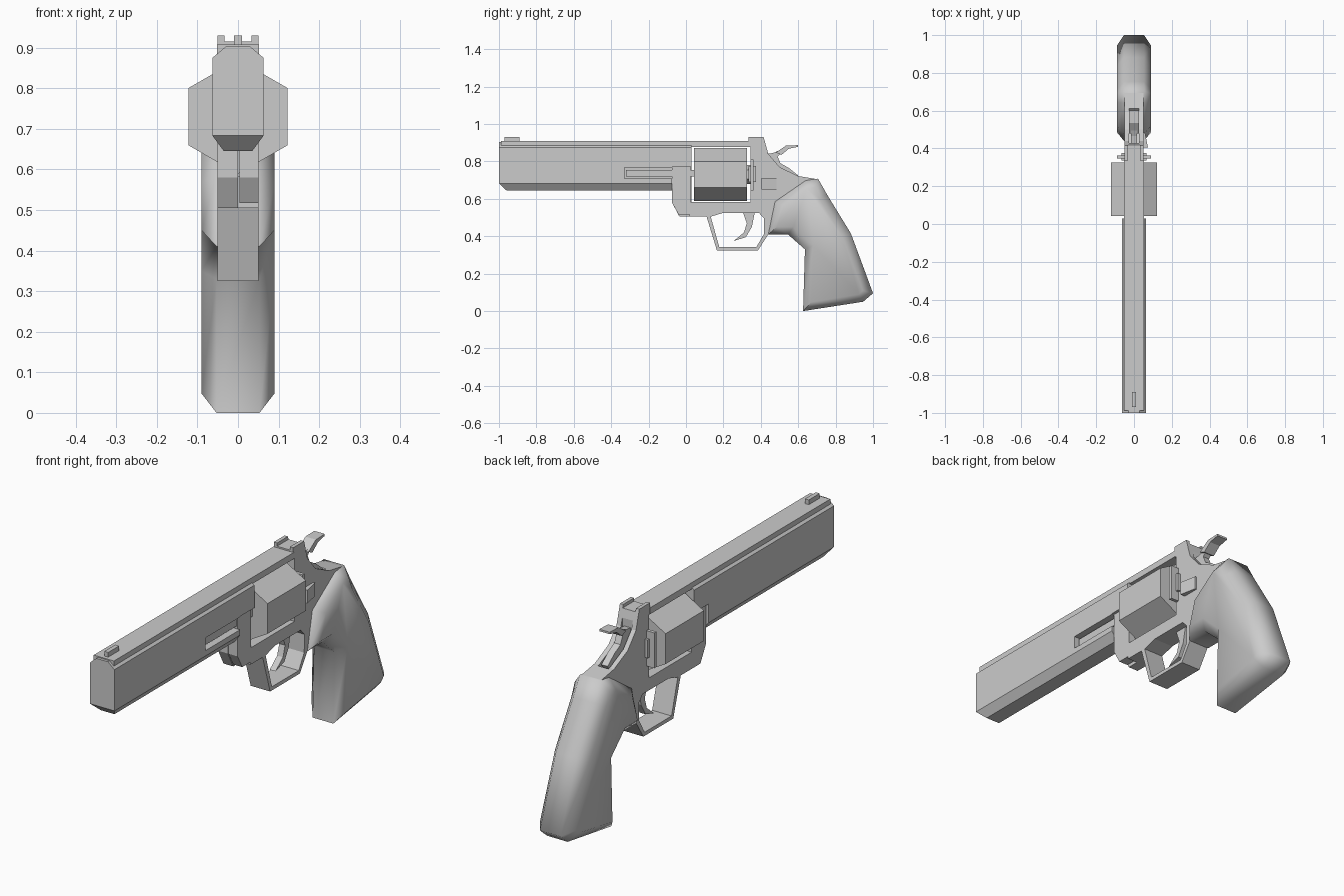
import bpy, bmesh, math

steel = bpy.data.materials.new("grey_steel")
steel.diffuse_color = (0.6, 0.6, 0.6, 1)


def loft(name, rings):
    """Join closed rings of 3D points and cap both ends."""
    bm = bmesh.new()
    vs = [[bm.verts.new(p) for p in r] for r in rings]
    n = len(rings[0])
    for a, b in zip(vs, vs[1:]):
        for i in range(n):
            j = (i + 1) % n
            bm.faces.new((a[i], a[j], b[j], b[i]))
    bm.faces.new(vs[0])
    bm.faces.new(vs[-1])
    bmesh.ops.recalc_face_normals(bm, faces=bm.faces)
    me = bpy.data.meshes.new(name)
    bm.to_mesh(me)
    bm.free()
    me.materials.append(steel)
    ob = bpy.data.objects.new(name, me)
    bpy.context.collection.objects.link(ob)
    return ob


def side(name, pts, x0, x1):
    """Extrude a (y, z) profile across x."""
    return loft(name, [[(x, y, z) for y, z in pts] for x in (x0, x1)])


def along(name, pts, y0, y1):
    """Extrude an (x, z) section along y."""
    return loft(name, [[(x, y, z) for x, z in pts] for y in (y0, y1)])


def box(name, x0, x1, y0, y1, z0, z1):
    return side(name, [(y0, z0), (y1, z0), (y1, z1), (y0, z1)], x0, x1)


def boolean(ob, tool, op='DIFFERENCE'):
    """Apply a boolean and remove the tool."""
    m = ob.modifiers.new("cut", 'BOOLEAN')
    m.operation, m.solver, m.object = op, 'EXACT', tool
    bpy.context.view_layer.objects.active = ob
    bpy.ops.object.modifier_apply(modifier=m.name)
    bpy.data.objects.remove(tool)


# Barrel: side outline crossed with a chamfered section
barrel = side("barrel", [(-1, 0.683), (-0.96, 0.645), (-0.075, 0.645), (-0.075, 0.77),
                         (0.03, 0.77), (0.03, 0.92), (-1, 0.92)], -0.1, 0.1)
half = [(0.035, 0.645), (0.063, 0.683), (0.063, 0.875), (0.03, 0.903)]
section = half + [(-x, z) for x, z in reversed(half)]
boolean(barrel, along("section", section, -1.1, 0.1), 'INTERSECT')
# Ejector rod recess on the right side
boolean(barrel, box("recess", 0.012, 0.1, -0.33, -0.05, 0.708, 0.767))
box("ejector_rod", 0.012, 0.045, -0.32, 0.05, 0.72, 0.755)

# Rib and front sight
box("top_rib", -0.052, 0.052, -0.988, 0.34, 0.878, 0.908)
box("front_sight", -0.01, 0.01, -0.97, -0.89, 0.90, 0.93)

# Frame with trigger guard
frame = side("frame", [
    (0.02, 0.505), (0.11, 0.505), (0.165, 0.325), (0.385, 0.325), (0.44, 0.41),
    (0.50, 0.46), (0.55, 0.56), (0.67, 0.66), (0.70, 0.705), (0.60, 0.722), (0.50, 0.77),
    (0.44, 0.84), (0.415, 0.93), (0.335, 0.93), (0.335, 0.905), (0.02, 0.905)], -0.05, 0.05)
boolean(frame, box("window", -0.2, 0.2, 0.0, 0.345, 0.583, 0.878))
boolean(frame, side("guard_hole", [
    (0.132, 0.505), (0.178, 0.342), (0.376, 0.342), (0.416, 0.41), (0.418, 0.495),
    (0.39, 0.525), (0.2, 0.525)], -0.2, 0.2))
boolean(frame, box("sight_notch", -0.033, 0.033, 0.3, 0.45, 0.915, 0.95))
boolean(frame, side("hammer_slot", [(0.43, 0.74), (0.58, 0.69), (0.64, 0.75), (0.60, 0.9),
                                    (0.43, 0.9)], -0.027, 0.027))

# Front of frame (left half) and crane (right half)
side("frame_front", [(-0.075, 0.58), (-0.035, 0.505), (0.03, 0.505), (0.03, 0.77),
                     (-0.075, 0.77)], -0.05, 0.0)
side("crane", [(-0.075, 0.58), (-0.04, 0.517), (0.025, 0.517), (0.025, 0.77),
               (-0.075, 0.77)], 0.004, 0.05)


# Six-sided cylinder with rear ratchet
def hexagon(r):
    return [(r * math.sin(i * math.pi / 3), 0.73 + r * math.cos(i * math.pi / 3))
            for i in range(6)]


along("cylinder", hexagon(0.141), 0.043, 0.325)
along("ratchet", hexagon(0.05), 0.32, 0.35)

# Recoil shield plates on both sides, with small tabs
for s, label in ((-1, "left"), (1, "right")):
    lo, hi = sorted((s * 0.04, s * 0.09))
    box("recoil_plate_" + label, lo, hi, 0.346, 0.362, 0.645, 0.81)
    lo, hi = sorted((s * 0.04, s * 0.065))
    box("recoil_tab_" + label, lo, hi, 0.335, 0.375, 0.69, 0.775)

# Thumb latch, tapering to the rear
loft("thumb_latch", [[(x, y, z) for x, y in ((0.04, 0.405), (0.074, 0.405), (0.058, 0.485),
                                             (0.04, 0.485))] for z in (0.65, 0.712)])

# Hammer and its wider spur
side("hammer", [(0.43, 0.72), (0.43, 0.84), (0.465, 0.845), (0.50, 0.86), (0.525, 0.86),
                (0.49, 0.825), (0.505, 0.79), (0.55, 0.765), (0.60, 0.725), (0.58, 0.69)],
     -0.016, 0.016)
side("hammer_spur", [(0.48, 0.848), (0.535, 0.885), (0.60, 0.887), (0.60, 0.878),
                     (0.55, 0.868), (0.51, 0.835)], -0.027, 0.027)

# Trigger
side("trigger", [(0.30, 0.54), (0.325, 0.47), (0.31, 0.42), (0.255, 0.375), (0.32, 0.395),
                 (0.352, 0.45), (0.37, 0.54)], -0.015, 0.015)

# Grip: outline in the middle, inset outline on the cheeks
outer = [(0.706, 0.708), (0.754, 0.623), (0.882, 0.414), (1.0, 0.095), (0.947, 0.05),
         (0.626, 0.0), (0.636, 0.33), (0.545, 0.41), (0.44, 0.41), (0.476, 0.585), (0.64, 0.698)]
inner = [(0.69, 0.66), (0.715, 0.60), (0.835, 0.40), (0.945, 0.11), (0.925, 0.09),
         (0.67, 0.048), (0.68, 0.35), (0.575, 0.45), (0.485, 0.45), (0.52, 0.565), (0.645, 0.655)]
grip = loft("grip", [[(x, y, z) for y, z in ring] for x, ring in
                     ((-0.09, inner), (-0.053, outer), (0.053, outer), (0.09, inner))])
bpy.ops.object.select_all(action='DESELECT')
grip.select_set(True)
bpy.context.view_layer.objects.active = grip
bpy.ops.object.shade_smooth_by_angle(angle=math.radians(58))
